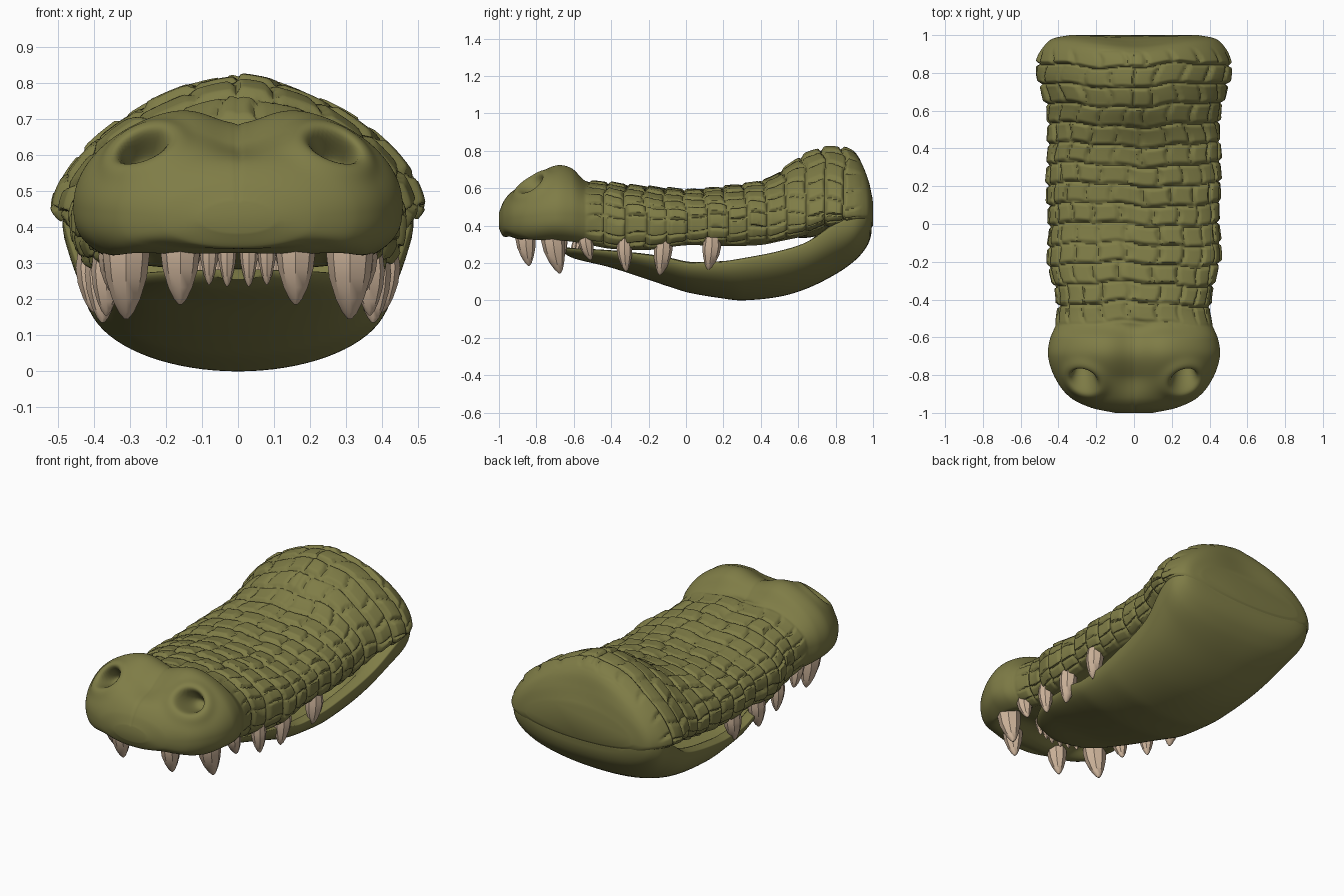
import bpy, bmesh, math, random
from mathutils import Vector

if "Cube" in bpy.data.objects:
    bpy.data.objects.remove(bpy.data.objects["Cube"])

random.seed(4)
NOISE = [random.random() for _ in range(997)]


def material(name, col):
    m = bpy.data.materials.new(name)
    m.diffuse_color = (*col, 1)
    m.use_nodes = True
    m.node_tree.nodes["Principled BSDF"].inputs["Base Color"].default_value = m.diffuse_color
    return m


OLIVE = material("olive skin", (0.212, 0.203, 0.062))
IVORY = material("ivory tooth", (0.62, 0.46, 0.33))


def cell(i, j):
    return NOISE[(i * 131 + j * 37) % 997]


def step(a, b, v):
    t = max(0, min(1, (v - a) / (b - a)))
    return t * t * (3 - 2 * t)


def spline(rows, y):
    # Smooth interpolation of section rows along the head (first column is y)
    k = 0
    while k < len(rows) - 2 and y > rows[k + 1][0]:
        k += 1
    a, b = rows[k], rows[k + 1]
    p, n = rows[max(k - 1, 0)], rows[min(k + 2, len(rows) - 1)]
    h = b[0] - a[0]
    t = max(0, min(1, (y - a[0]) / h))
    out = []
    for c in range(1, len(a)):
        m0 = (b[c] - p[c]) / (b[0] - p[0]) * h
        m1 = (n[c] - a[c]) / (n[0] - a[0]) * h
        out.append((2*t**3 - 3*t*t + 1) * a[c] + (t**3 - 2*t*t + t) * m0
                   + (3*t*t - 2*t**3) * b[c] + (t**3 - t*t) * m1)
    return out


def finish(name, bm, mat, angle):
    bmesh.ops.recalc_face_normals(bm, faces=bm.faces)
    me = bpy.data.meshes.new(name)
    bm.to_mesh(me)
    bm.free()
    me.materials.append(mat)
    ob = bpy.data.objects.new(name, me)
    bpy.context.collection.objects.link(ob)
    bpy.ops.object.select_all(action='DESELECT')
    bpy.context.view_layer.objects.active = ob
    ob.select_set(True)
    bpy.ops.object.shade_smooth_by_angle(angle=math.radians(angle))
    return ob


def loft(name, rows, ny, nt, shape):
    # Superellipse sections: half width, top, widest height, bottom, top and bottom exponent
    bm = bmesh.new()
    rings = []
    y0, y1 = rows[0][0], rows[-1][0]
    for i in range(ny + 1):
        f = i / ny
        f = 0.45 * f + 0.55 * (0.5 - 0.5 * math.cos(math.pi * f))
        y = y0 + (y1 - y0) * f
        w, zt, zm, zb, nt_, nb = spline(rows, y)
        ring = []
        for j in range(nt):
            a = 2 * math.pi * j / nt
            c, s = math.cos(a), math.sin(a)
            n = nt_ if s >= 0 else nb
            h = max(zt - zm if s >= 0 else zm - zb, 0.005)
            x = w * math.copysign(abs(c) ** (2 / n), c)
            z = zm + h * math.copysign(abs(s) ** (2 / n), s)
            g = Vector((x / w ** 2, 0, (z - zm) / h ** 2)).normalized()
            ring.append(bm.verts.new(shape(Vector((x, y, z)), g, a, w, zt, zb)))
        rings.append(ring)
    for r, q in zip(rings, rings[1:]):
        for j in range(nt):
            k = (j + 1) % nt
            bm.faces.new((r[j], r[k], q[k], q[j]))
    bm.faces.new(rings[0])
    bm.faces.new(rings[-1])
    return finish(name, bm, OLIVE, 50)


def shape_upper(p, g, a, w, zt, zb):
    x, y, z = p
    up = math.sin(a)
    # Worn, irregular armour plates on top and sides, finer on the skull
    zone = step(-0.56, -0.46, y) * (1 - step(0.86, 0.95, y)) * step(-0.75, -0.45, up)
    if zone > 0:
        row = y / 0.105 + 0.13 * math.sin(8 * x + 3 * y) + 0.06 * math.sin(23 * x)
        i = math.floor(row)
        ang = a if a < 1.5 * math.pi else a - 2 * math.pi
        cols = ang / math.pi * 10 + 0.9 * cell(i, 5) + 0.12 * math.sin(31 * y)
        j = math.floor(cols)
        fr, fc = row - i, cols - j
        edge = min(fr, 1 - fr, fc, 1 - fc)
        high = 0.014 * step(0.0, 0.16, edge) - 0.010
        high += 0.012 * (cell(i, j) - 0.5) * step(0, 0.2, edge) + 0.008 * (0.5 - fr)
        p = p + g * high * zone
    # Snout: two swollen nostril mounds with a dip between them
    if up > 0:
        mound = step(-0.97, -0.8, y) * (1 - step(-0.6, -0.5, y))
        p.z -= 0.06 * mound * math.exp(-(x / 0.11) ** 2) * up
        d = Vector(((abs(x) - 0.26) / 1.2, (y + 0.825) * 0.9, (z - 0.615) * 0.9)).length
        p += (g + Vector((0, -0.5, 0))) * 0.012 * math.exp(-((d - 0.085) / 0.03) ** 2)
        p += Vector((0, 0.9, -0.5)) * 0.12 * math.exp(-(d / 0.05) ** 4)
    else:
        # Hollow palate and arched front lip
        p.z += 0.05 * step(0, 0.25, 0.82 - abs(x) / w) * step(-0.9, -0.75, y) * (1 - step(0.5, 0.7, y)) * step(0.3, 0.8, -up)
        p.z += 0.04 * step(-1, -0.93, y) * (1 - step(-0.75, -0.6, y)) * (1 - min(1, (x / 0.35) ** 2)) * step(0.3, 0.8, -up)
    # Back of the skull is slightly hollow in the middle
    p.y -= 0.03 * step(0.85, 1.0, y) * math.exp(-(x / 0.2) ** 2) * step(0.42, 0.7, z)
    # Fine centre seam
    if up > 0 and y < 0.9:
        p.z -= 0.005 * math.exp(-(x / 0.008) ** 2)
    return p


def shape_lower(p, g, a, w, zt, zb):
    # Scooped mouth floor
    if math.sin(a) > 0:
        p.z -= 0.55 * (zt - zb) * step(0, 0.2, 0.88 - abs(p.x) / w) * step(-0.62, -0.4, p.y) * (1 - step(0.5, 0.7, p.y))
    return p


# Upper jaw and skull
upper = [
    (-1.0, .10, .47, .42, .385, 2.0, 2.0),
    (-.975, .22, .53, .43, .33, 2.1, 2.2),
    (-.92, .335, .60, .44, .295, 2.1, 2.6),
    (-.82, .415, .68, .45, .28, 2.0, 2.8),
    (-.70, .455, .745, .46, .28, 2.0, 2.8),
    (-.61, .445, .73, .46, .275, 2.0, 3.0),
    (-.53, .415, .645, .45, .26, 2.2, 3.0),
    (-.40, .405, .625, .43, .24, 2.4, 3.2),
    (-.20, .455, .605, .42, .235, 2.3, 3.2),
    (0.0, .45, .59, .42, .265, 2.3, 3.2),
    (.20, .46, .605, .42, .26, 2.2, 3.2),
    (.40, .455, .64, .43, .265, 2.0, 3.2),
    (.50, .455, .69, .43, .285, 1.8, 3.0),
    (.60, .46, .76, .44, .31, 1.65, 3.0),
    (.70, .485, .805, .45, .345, 1.6, 2.5),
    (.80, .512, .82, .46, .37, 1.6, 2.2),
    (.90, .50, .80, .46, .37, 1.65, 2.1),
    (.955, .465, .75, .46, .37, 1.75, 2.1),
    (.985, .42, .67, .46, .38, 1.9, 2.1),
    (1.0, .34, .58, .46, .40, 2.0, 2.0),
]
loft("upper_jaw", upper, 300, 220, shape_upper)

# Lower jaw: y, half width, top, bottom, roundness of the underside
lower = [
    (-.66, .08, .28, .255, 2), (-.60, .20, .28, .225, 2), (-.40, .32, .27, .175, 2),
    (-.20, .365, .25, .11, 2), (-.08, .385, .23, .07, 2), (.02, .395, .21, .04, 2),
    (.20, .41, .215, .01, 2), (.30, .42, .23, 0, 2), (.50, .435, .27, .02, 2.05),
    (.65, .45, .32, .065, 2.15), (.80, .48, .42, .14, 2.3), (.90, .485, .46, .21, 2.5),
    (.955, .455, .47, .27, 2.5), (.98, .415, .47, .315, 2.4), (.992, .35, .46, .36, 2.2),
]
rows = [(y, w, t, t - 0.08 * (t - b), b, 3.5, n) for y, w, t, b, n in lower]
loft("lower_jaw", rows, 90, 80, shape_lower)


def tooth(bm, x, y, z0, z1, r, lean):
    # Curved, faceted fang running from gum height z0 to tip height z1
    rings = []
    for t, s in ((0, .85), (.3, 1), (.55, .88), (.78, .6), (.93, .32), (1, .08)):
        ring = []
        for k in range(8):
            a = 2 * math.pi * k / 8
            ring.append(bm.verts.new((x + r * s * math.cos(a),
                                      y + lean * t * t + r * s * math.sin(a),
                                      z0 + (z1 - z0) * t)))
        rings.append(ring)
    for p, q in zip(rings, rings[1:]):
        for k in range(8):
            n = (k + 1) % 8
            bm.faces.new((p[k], p[n], q[n], q[k]))
    bm.faces.new(rings[0])
    bm.faces.new(rings[-1])


# Large fangs on both sides of the upper jaw
bm = bmesh.new()
for side in (-1, 1):
    for x, y, z0, z1, r, lean in (
            (.16, -.86, .40, .185, .055, .02), (.31, -.715, .40, .145, .065, .04),
            (.345, -.54, .36, .215, .042, .03), (.365, -.33, .33, .155, .042, .01),
            (.375, -.12, .33, .135, .05, -.02), (.40, .14, .34, .165, .05, -.02)):
        tooth(bm, side * x, y, z0, z1, r, lean)
finish("upper_fangs", bm, IVORY, 40)

# Small interlocking front teeth
bm = bmesh.new()
for side in (-1, 1):
    for k in range(3):
        x = 0.03 + 0.05 * k
        tooth(bm, side * x, -.68 + .01 * k, .38, .235 + .005 * k, .026, .01)
        tooth(bm, side * (x + .025), -.59 + .02 * k, .24, .335, .026, 0)
finish("small_front_teeth", bm, IVORY, 40)
